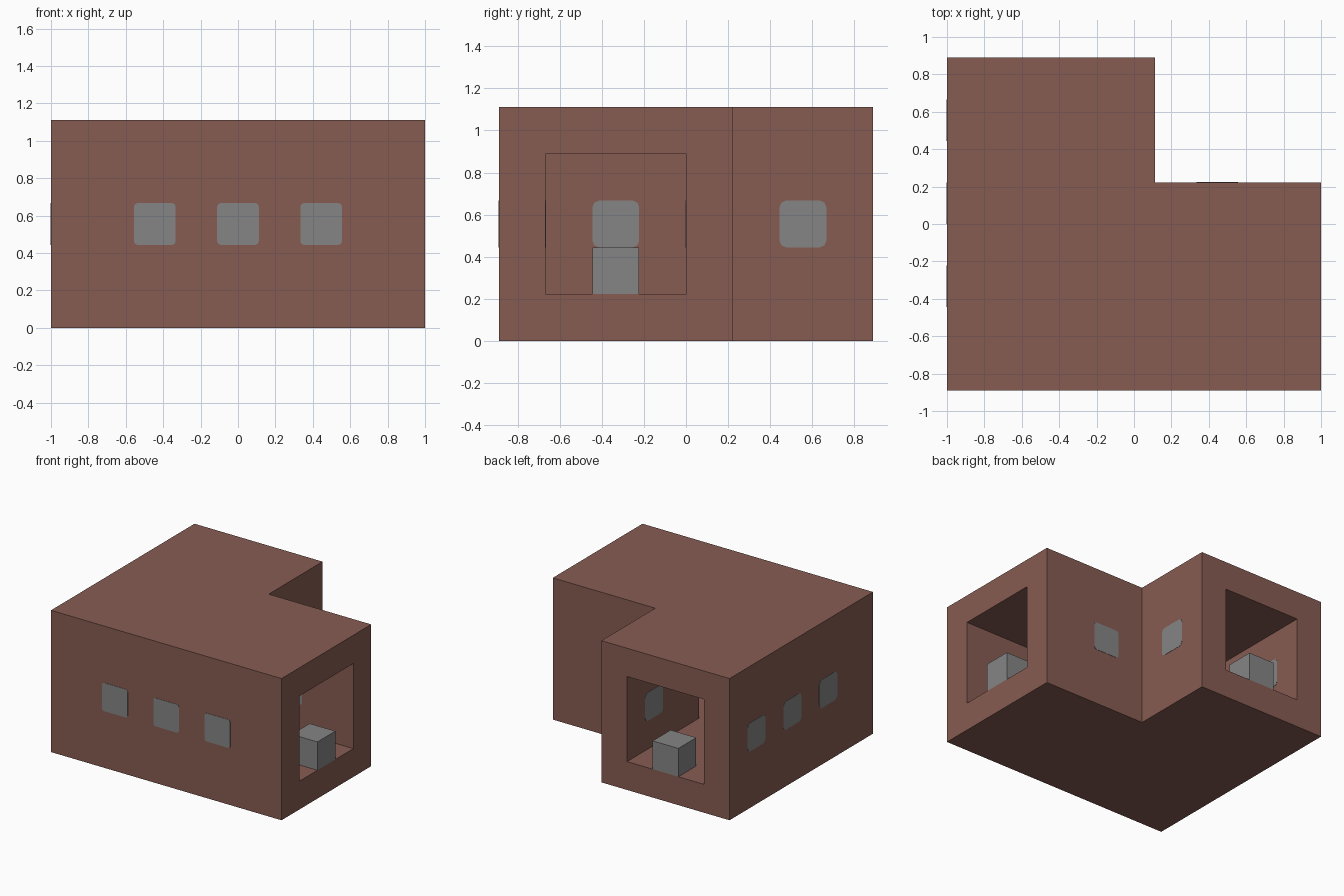
import bpy
import bmesh
from mathutils import Matrix, Vector

U = 1 / 9          # one building module
PROUD = 0.002      # how far the panes stand out of the walls

if "Cube" in bpy.data.objects:
    bpy.data.objects.remove(bpy.data.objects["Cube"], do_unlink=True)


def material(name, color):
    m = bpy.data.materials.new(name)
    m.use_nodes = True
    m.diffuse_color = color
    m.node_tree.nodes["Principled BSDF"].inputs["Base Color"].default_value = color
    return m


brown = material("brown wall", (0.24, 0.107, 0.084, 1))
grey = material("grey panel", (0.235, 0.235, 0.235, 1))


def add_object(name, bm, mat):
    bmesh.ops.recalc_face_normals(bm, faces=bm.faces)
    mesh = bpy.data.meshes.new(name)
    bm.to_mesh(mesh)
    bm.free()
    mesh.materials.append(mat)
    obj = bpy.data.objects.new(name, mesh)
    bpy.context.collection.objects.link(obj)
    return obj


def l_prism(name, left, front, inner_x, inner_y, end_x, end_y, z0, z1):
    """L-shaped plan, extruded from z0 to z1, in modules."""
    plan = [(left, front), (end_x, front), (end_x, inner_y),
            (inner_x, inner_y), (inner_x, end_y), (left, end_y)]
    bm = bmesh.new()
    face = bm.faces.new([bm.verts.new((x * U, y * U, z0 * U)) for x, y in plan])
    ext = bmesh.ops.extrude_face_region(bm, geom=[face])
    top = [v for v in ext["geom"] if isinstance(v, bmesh.types.BMVert)]
    bmesh.ops.translate(bm, verts=top, vec=(0, 0, (z1 - z0) * U))
    return add_object(name, bm, brown)


def block(name, centre, axis=None, radius=0):
    """Two-module cube; with an axis, a pane rounded around that axis."""
    bm = bmesh.new()
    size = [2 * U] * 3
    if axis is not None:
        size[axis] += 2 * PROUD
    bmesh.ops.create_cube(bm, size=1, matrix=Matrix.Diagonal((*size, 1)))
    if axis is not None:
        corners = [e for e in bm.edges
                   if abs(e.verts[0].co[axis] - e.verts[1].co[axis]) > U]
        bmesh.ops.bevel(bm, geom=corners, offset=radius * U, segments=2,
                        profile=0.5, affect='EDGES')
    obj = add_object(name, bm, grey)
    obj.location = Vector(centre) * U
    return obj


# Corner corridor: an L-shaped building with an L-shaped passage cut through
corridor = l_prism("corridor_shell", -9, -8, 1, 2, 9, 8, 0, 10)
passage = l_prism("passage_cutter", -7, -6, -1, 0, 10, 9, 2, 8)
passage.hide_render = True
cut = corridor.modifiers.new("passage", 'BOOLEAN')
cut.operation = 'DIFFERENCE'
cut.solver = 'EXACT'
cut.object = passage
bpy.context.view_layer.objects.active = corridor
bpy.ops.object.modifier_apply(modifier=cut.name)
bpy.data.objects.remove(passage, do_unlink=True)

# Window panes, reaching through the full wall thickness
for i, x in enumerate((-4, 0, 4)):
    block(f"front_window_{i + 1}", (x, -7, 5), axis=1, radius=0.16)
for i, y in enumerate((-3, 1, 5)):
    block(f"side_window_{i + 1}", (-8, y, 5), axis=0, radius=0.28)
block("inner_back_window", (4, 1, 5), axis=1, radius=0.16)
block("inner_side_window", (0, 5, 5), axis=0, radius=0.28)

# Blocks on the floor at both open ends
block("side_entrance_block", (8, -3, 3))
block("back_entrance_block", (-4, 7, 3))
